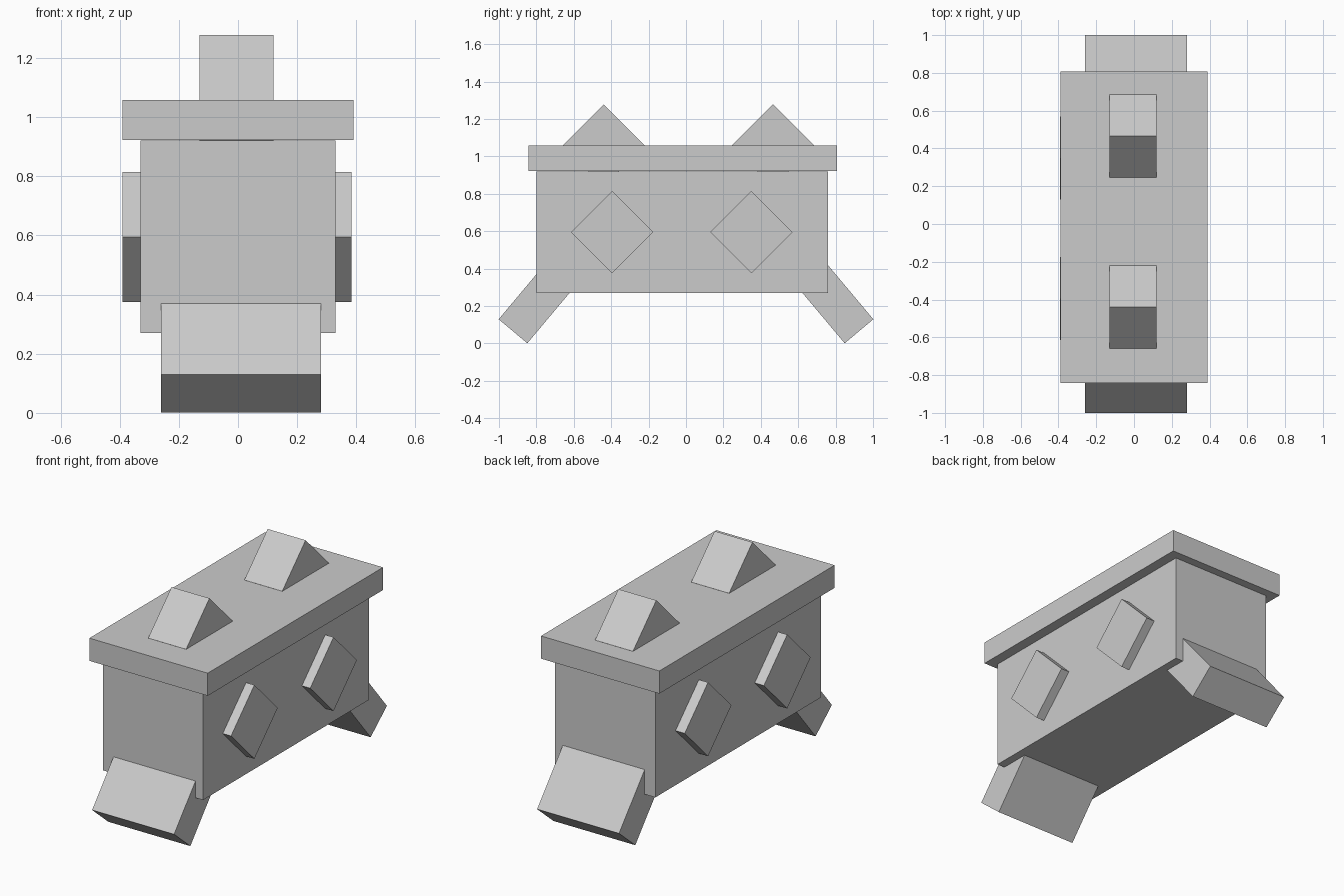
import bpy
import bmesh
from math import radians, sin, cos
from mathutils import Matrix

cube = bpy.data.objects.get("Cube")
if cube:
    bpy.data.objects.remove(cube, do_unlink=True)

# One plain grey for every part
GREY = (0.6, 0.6, 0.6, 1)
grey = bpy.data.materials.new("plain grey")
grey.use_nodes = True
grey.diffuse_color = GREY
grey.node_tree.nodes["Principled BSDF"].inputs["Base Color"].default_value = GREY


def box(name, centre, size, tilt=0):
    """Flat-faced box, tilted about the x axis by the given degrees."""
    bm = bmesh.new()
    bmesh.ops.create_cube(bm, size=1, matrix=Matrix.Diagonal((*size, 1)))
    mesh = bpy.data.meshes.new(name)
    bm.to_mesh(mesh)
    bm.free()
    mesh.materials.append(grey)
    obj = bpy.data.objects.new(name, mesh)
    obj.location = centre
    obj.rotation_euler.x = radians(tilt)
    bpy.context.collection.objects.link(obj)
    return obj


# Body and overhanging lid
box("body", (0, -0.02, 0.595), (0.66, 1.56, 0.65))
box("lid", (0, -0.017, 0.99), (0.78, 1.65, 0.135))

# Square bars set on edge: ridges half sunk in the lid, studs through the sides
SIDE = 0.311
for end, ridge_y, stud_y in (("front", -0.44, -0.395), ("back", 0.465, 0.35)):
    box(end + "_ridge", (-0.005, ridge_y, 1.058), (0.25, SIDE, SIDE), 45)
    box(end + "_side_studs", (-0.003, stud_y, 0.595), (0.775, SIDE, SIDE), 45)

# Splayed feet, running up into the body from their tips
LENGTH, SPLAY = 0.5, 50
for end, side in (("front", -1), ("back", 1)):
    reach = LENGTH / 2
    y = side * (0.925 - reach * cos(radians(SPLAY)))
    z = 0.065 + reach * sin(radians(SPLAY))
    box(end + "_foot", (0.01, y, z), (0.54, LENGTH, 0.2), -side * SPLAY)
